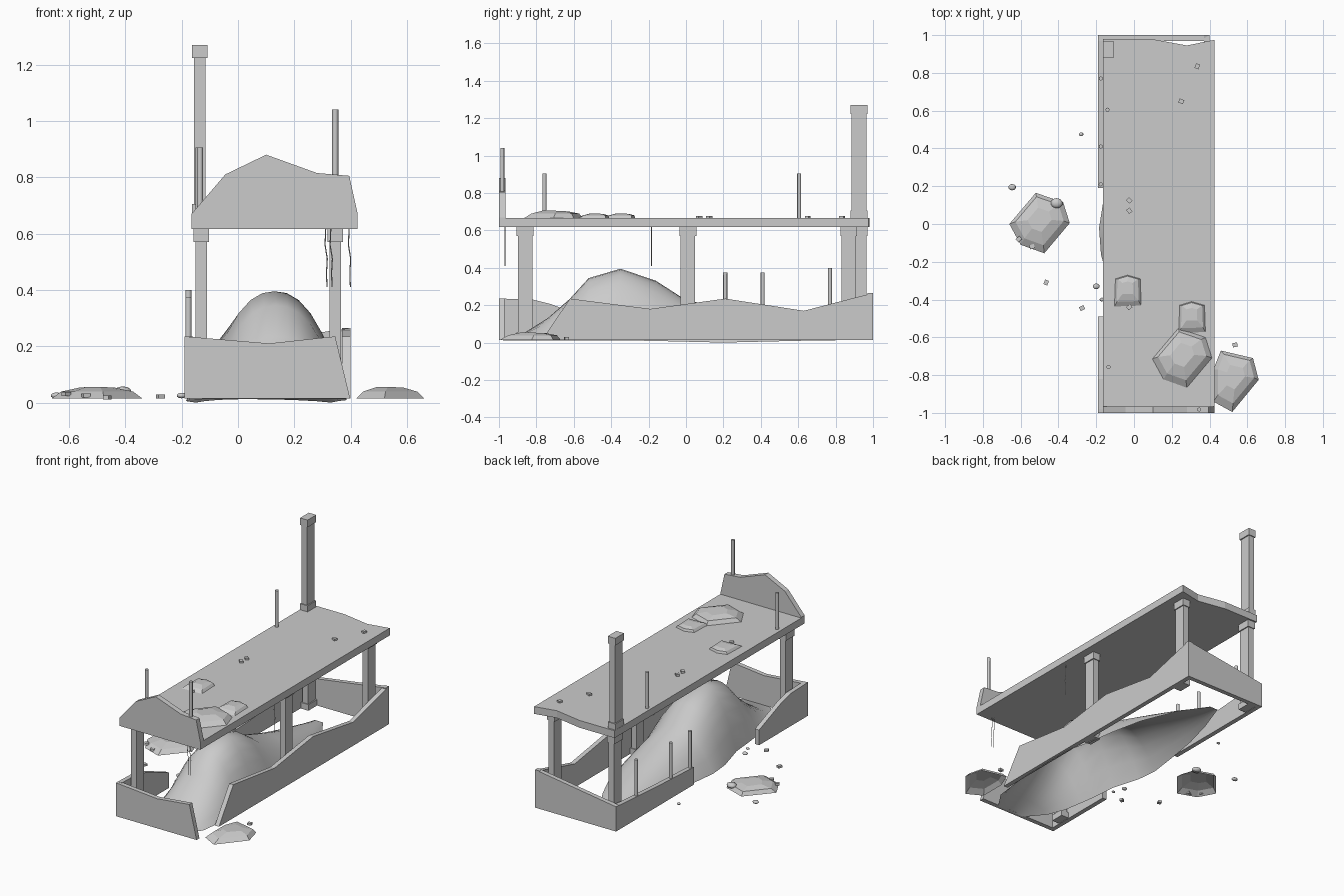
import bpy, bmesh, math, random
from mathutils import Vector, Matrix

if "Cube" in bpy.data.objects:
    bpy.data.objects.remove(bpy.data.objects["Cube"])

random.seed(4)


def finish(name, bm, smooth=False):
    bmesh.ops.recalc_face_normals(bm, faces=bm.faces)
    me = bpy.data.meshes.new(name)
    bm.to_mesh(me)
    bm.free()
    ob = bpy.data.objects.new(name, me)
    bpy.context.collection.objects.link(ob)
    if smooth:
        bpy.ops.object.select_all(action='DESELECT')
        ob.select_set(True)
        bpy.context.view_layer.objects.active = ob
        bpy.ops.object.shade_smooth_by_angle(angle=math.radians(50))
    return ob


def prism(name, pts, axis, lo, hi):
    """Extrude a flat outline along one axis (remaining axes keep their order)."""
    bm = bmesh.new()

    def at(p, d):
        c = list(p)
        c.insert('xyz'.index(axis), d)
        return bm.verts.new(c)
    a, b = [at(p, lo) for p in pts], [at(p, hi) for p in pts]
    bm.faces.new(a)
    bm.faces.new(b[::-1])
    for i in range(len(pts)):
        j = (i + 1) % len(pts)
        bm.faces.new((a[i], a[j], b[j], b[i]))
    return finish(name, bm)


def add_box(bm, x, y, z0, z1, sx, sy):
    m = Matrix.Translation((x, y, (z0 + z1) / 2)) @ Matrix.Diagonal((sx, sy, z1 - z0, 1))
    bmesh.ops.create_cube(bm, size=1, matrix=m)


def column(name, x, y, z0, z1):
    bm = bmesh.new()
    add_box(bm, x, y, z0, z1, 0.04, 0.078)
    add_box(bm, x, y, z1 - 0.047, z1, 0.055, 0.09)
    add_box(bm, x, y, z0, z0 + 0.04, 0.055, 0.09)
    finish(name, bm)


def rod(name, pts, r, sides=8):
    cu = bpy.data.curves.new(name, 'CURVE')
    cu.dimensions = '3D'
    cu.bevel_depth = r
    cu.bevel_resolution = max(0, sides // 2 - 2)
    cu.use_fill_caps = True
    sp = cu.splines.new('POLY')
    sp.points.add(len(pts) - 1)
    for p, c in zip(sp.points, pts):
        p.co = (*c, 1)
    bpy.context.collection.objects.link(bpy.data.objects.new(name, cu))


def chunk(name, outline, x, y, z, h, scale=1.0):
    """Faceted rubble piece, open underneath: wide rim, shoulder, small tilted top."""
    bm = bmesh.new()
    rings = [[bm.verts.new((x + k * scale * px, y + k * scale * py + dy, z + h * f * (1 - tilt * py * scale)))
              for px, py in outline] for k, dy, f, tilt in ((1, 0, 0, 0), (.8, .012, .6, 0), (.4, .02, .95, .5))]
    for a, b in zip(rings, rings[1:]):
        for i in range(len(a)):
            j = (i + 1) % len(a)
            bm.faces.new((a[i], a[j], b[j], b[i]))
    bm.faces.new(rings[-1])
    finish(name, bm)


# Broken ground-floor walls
prism("front_wall", [(-.19, .015), (.398, .015), (.345, .235), (.11, .21), (-.19, .235)], 'y', -1, -.97)
prism("right_wall", [(-.77, .015), (1, .015), (1, .265), (.63, .17), (.21, .235),
                     (-.19, .18), (-.62, .235)], 'x', .37, .40)
prism("back_wall", [(-.19, .015), (.40, .015), (.40, .265), (-.19, .178)], 'y', .97, 1)
prism("left_wall_front", [(-.98, .015), (-.49, .015), (-.49, .115), (-.72, .205), (-.82, .23), (-.98, .235)],
      'x', -.19, -.16)
prism("left_wall_back", [(.19, .015), (1, .015), (1, .178), (.6, .15), (.19, .13)], 'x', -.19, -.16)

# Upper floor and its broken front parapet
prism("upper_floor", [(-.165, -.98), (.425, -.98), (.425, .975), (.28, .945), (.09, .98), (-.165, .98)],
      'z', .617, .665)
prism("front_parapet", [(-.165, .617), (.425, .617), (.425, .67), (.395, .805), (.28, .815),
                        (.10, .88), (-.045, .81), (-.165, .67)], 'y', -1, -.965)

# Columns with caps and bases
for n, x, y in (("left_front", -.13, -.86), ("right_middle", .345, .01),
                ("right_back", .345, .87), ("left_back", -.13, .925)):
    column(n + "_column", x, y, .015, .617)
column("upper_column", -.136, .925, .665, 1.27)

# Upright reinforcing rods
for i, (x, y, z0, z1) in enumerate(((-.135, -.757, .66, .905), (-.14, .605, .66, .905), (.345, -.982, .79, 1.04),
                                    (-.176, .21, .1, .375), (-.176, .41, .1, .375), (-.176, .77, .1, .40))):
    rod(f"upright_rod_{i}", [(x, y, z0), (x, y, z1)], .011)

# Bent rods hanging from the floor edge
for i, (x, y) in enumerate(((.312, -.968), (.33, -.968), (.395, -.185))):
    rod(f"hanging_rod_{i}", [(x + dx, y, z) for dx, z in
                             ((0, .63), (-.003, .56), (.005, .51), (.002, .46), (.004, .41))], .002, 4)

# Smooth debris mound, open underneath: sections (y, centre x, half width, height)
sections = [(-.98, .17, .10, .012), (-.86, .16, .19, .055), (-.74, .145, .22, .13), (-.62, .14, .235, .235),
            (-.52, .135, .245, .345), (-.35, .13, .255, .395), (-.16, .105, .28, .33), (-.02, .085, .27, .24),
            (.2, .09, .24, .17), (.4, .08, .2, .11), (.6, .06, .13, .06), (.8, .03, .03, .012)]
bm = bmesh.new()
rows, N = [], 12
for y, xc, hw, h in sections:
    foot = .012 * (1 - max(0, 1 - abs(y - .2) / .5))
    rows.append([bm.verts.new((xc + hw * u, y, foot + (h - foot) * (1 - abs(u) ** 2.3)))
                 for u in (2 * i / N - 1 for i in range(N + 1))])
for a, b in zip(rows, rows[1:]):
    for i in range(N):
        bm.faces.new((a[i], a[i + 1], b[i + 1], b[i]))
finish("debris_mound", bm, True)

# Large rubble pieces on the ground and the floor
big = [(-.02, .165), (.125, .115), (.16, .005), (.025, -.155), (-.10, -.11), (-.16, .0)]
side = [(-.08, .16), (.09, .12), (.12, .005), (-.02, -.165), (-.12, -.11), (-.12, .06)]
small = [(-.065, .07), (0, .09), (.07, .07), (.075, -.075), (-.07, -.08)]
for i, c in enumerate(((big, -.5, 0, .015, .04), (side, .54, -.83, .015, .04), (big, .255, -.715, .663, .044),
                       (small, -.035, -.36, .663, .028), (small, .305, -.5, .663, .028))):
    chunk(f"rubble_{i}", *c)

# Rounded stones
for i, (x, y, z, r) in enumerate(((-.41, .11, .04, .032), (-.645, .195, .025, .02), (-.28, .475, .022, .012),
                                  (-.20, -.33, .025, .018), (-.17, -.40, .022, .012))):
    bm = bmesh.new()
    bmesh.ops.create_icosphere(bm, subdivisions=2, radius=r,
                               matrix=Matrix.Translation((x, y, z)) @ Matrix.Diagonal((1, .85, .55, 1)))
    finish(f"stone_{i}", bm, True)

# Small fragments
for i, (x, y, z) in enumerate(((-.61, -.08, .03), (-.54, -.12, .025), (-.465, -.31, .018), (-.275, -.445, .022),
                               (.535, -.64, .022), (.335, .835, .67), (.25, .65, .67), (-.025, .125, .67),
                               (-.025, .07, .67), (-.025, -.44, .67))):
    bm = bmesh.new()
    bmesh.ops.create_cube(bm, size=.02, matrix=Matrix.Translation((x, y, z))
                          @ Matrix.Rotation(random.uniform(0, 3), 4, 'Z') @ Matrix.Diagonal((1.3, 1.1, .7, 1)))
    finish(f"fragment_{i}", bm)
